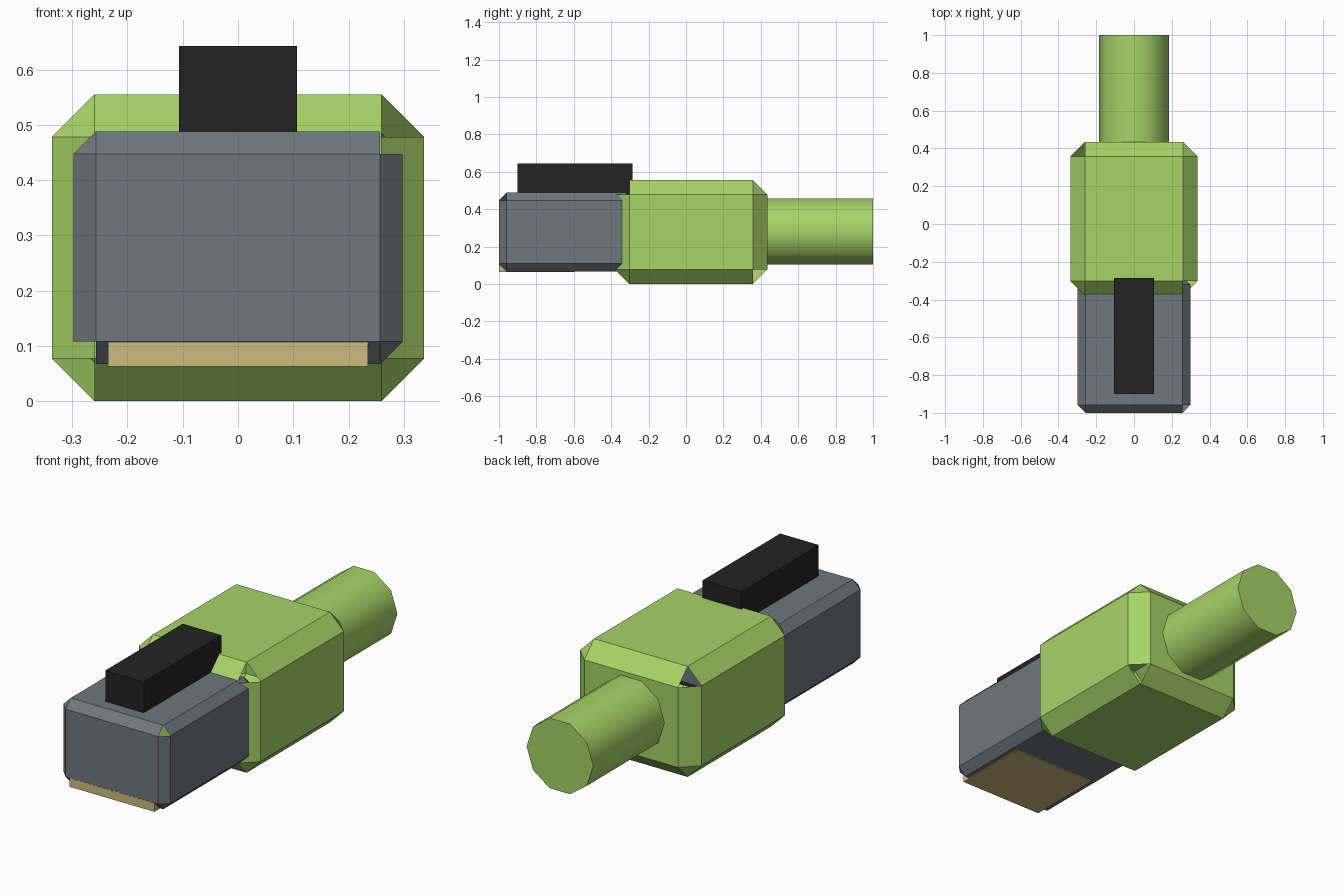
import bpy, bmesh, math
from mathutils import Matrix, Vector

if "Cube" in bpy.data.objects:
    bpy.data.objects.remove(bpy.data.objects["Cube"])


def mat(name, r, g, b):
    m = bpy.data.materials.new(name)
    lin = [((c / 255 + 0.055) / 1.055) ** 2.4 for c in (r, g, b)]
    m.diffuse_color = (*lin, 1)
    m.use_nodes = True
    m.node_tree.nodes["Principled BSDF"].inputs["Base Color"].default_value = m.diffuse_color
    return m


GREEN = mat("lime_green", 166, 212, 103)
GREY = mat("slate_grey", 111, 119, 126)
BLACK = mat("black", 35, 35, 35)
GOLD = mat("gold", 206, 187, 124)


def finish(bm, name, material):
    me = bpy.data.meshes.new(name)
    bm.to_mesh(me)
    bm.free()
    me.materials.append(material)
    ob = bpy.data.objects.new(name, me)
    bpy.context.collection.objects.link(ob)
    return ob


def box(name, lo, hi, material, chamfer=0):
    lo, hi = Vector(lo), Vector(hi)
    mid, size = (lo + hi) / 2, hi - lo
    bm = bmesh.new()
    bmesh.ops.create_cube(bm, size=1, matrix=Matrix.Translation(mid) @ Matrix.Diagonal((*size, 1)))
    if chamfer:
        bmesh.ops.bevel(bm, geom=bm.edges[:], offset=chamfer, segments=1, affect='EDGES')
        # every other corner of the shell is open
        gaps = []
        for f in bm.faces:
            d = f.calc_center_median() - mid
            if len(f.verts) == 3 and d.x * d.y * d.z < 0:
                gaps.append(f)
        bmesh.ops.delete(bm, geom=gaps, context='FACES_ONLY')
    return finish(bm, name, material)


# main shell and connector head
box("grip_body", (-0.337, -0.38, 0), (0.337, 0.435, 0.555), GREEN, 0.077)
box("connector_head", (-0.298, -1.0, 0.067), (0.298, -0.28, 0.488), GREY, 0.041)

# latch on top, contact plate underneath
box("latch", (-0.107, -0.9, 0.45), (0.107, -0.285, 0.643), BLACK)
box("contact_plate", (-0.235, -0.999, 0.063), (0.235, -0.595, 0.15), GOLD)

# ten-sided cable, smooth along its length
bm = bmesh.new()
bmesh.ops.create_cone(bm, cap_ends=True, segments=10, radius1=0.185, radius2=0.185, depth=0.6,
                      matrix=Matrix.Translation((0, 0.7, 0.28)) @ Matrix.Rotation(math.pi / 2, 4, 'X')
                      @ Matrix.Rotation(math.pi / 2, 4, 'Z'))
# turn so that two corners lie on the x axis
reach = max(v.co.x for v in bm.verts)
if reach < 0.184:
    bmesh.ops.rotate(bm, verts=bm.verts[:], cent=(0, 0.7, 0.28),
                     matrix=Matrix.Rotation(math.pi / 10, 3, 'Y'))
for f in bm.faces:
    f.smooth = len(f.verts) == 4
for e in bm.edges:
    e.smooth = all(len(f.verts) == 4 for f in e.link_faces)
finish(bm, "cable", GREEN)
